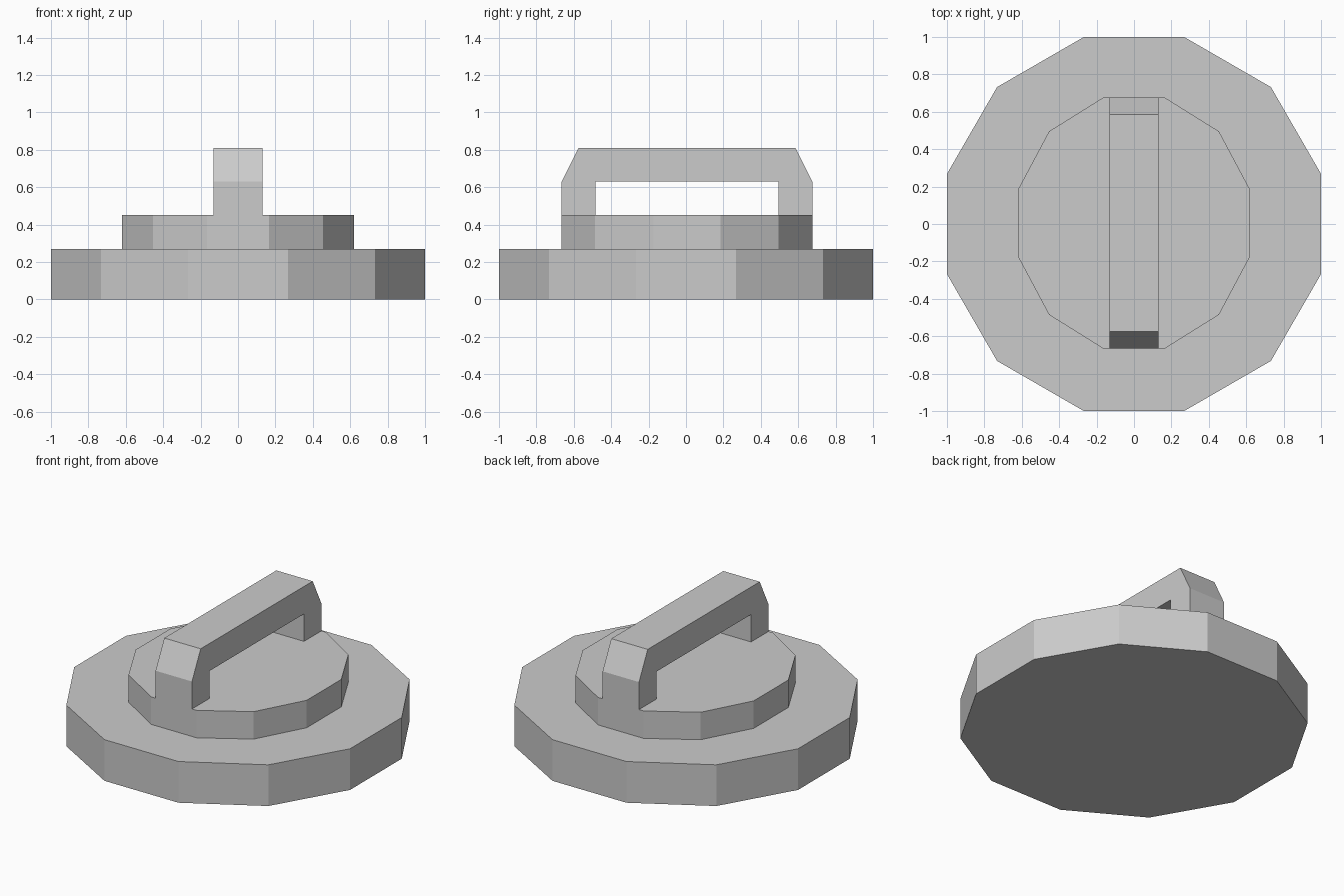
import bpy, bmesh
from math import sin, cos, radians

if "Cube" in bpy.data.objects:
    bpy.data.objects.remove(bpy.data.objects["Cube"])


def prism(name, profile, offset):
    """Extrude a closed 3D outline along an offset vector."""
    bm = bmesh.new()
    face = bm.faces.new([bm.verts.new(p) for p in profile])
    ext = bmesh.ops.extrude_face_region(bm, geom=[face], use_keep_orig=True)
    top = [v for v in ext["geom"] if isinstance(v, bmesh.types.BMVert)]
    bmesh.ops.translate(bm, verts=top, vec=offset)
    bmesh.ops.recalc_face_normals(bm, faces=bm.faces)
    mesh = bpy.data.meshes.new(name)
    bm.to_mesh(mesh)
    bm.free()
    obj = bpy.data.objects.new(name, mesh)
    bpy.context.collection.objects.link(obj)
    return obj


def ring(half_x, half_y, cy, z):
    """Twelve-sided outline with flat sides facing the axes."""
    k = cos(radians(15))
    angles = [radians(15 + 30 * i) for i in range(12)]
    return [(half_x / k * cos(a), cy + half_y / k * sin(a), z) for a in angles]


# Wide base plate and slightly oval upper step
prism("base_plate", ring(1.0, 1.0, 0.0, 0.0), (0, 0, 0.27))
prism("upper_step", ring(0.62, 0.67, 0.005, 0.27), (0, 0, 0.18))

# Bridge handle with chamfered shoulders, mirrored front to back
half = [(0.49, 0.63), (0.49, 0.45), (0.67, 0.45), (0.67, 0.63), (0.58, 0.81)]
outline = half + [(-y, z) for y, z in reversed(half)]
prism("handle", [(-0.132, y + 0.005, z) for y, z in outline], (0.264, 0, 0))
